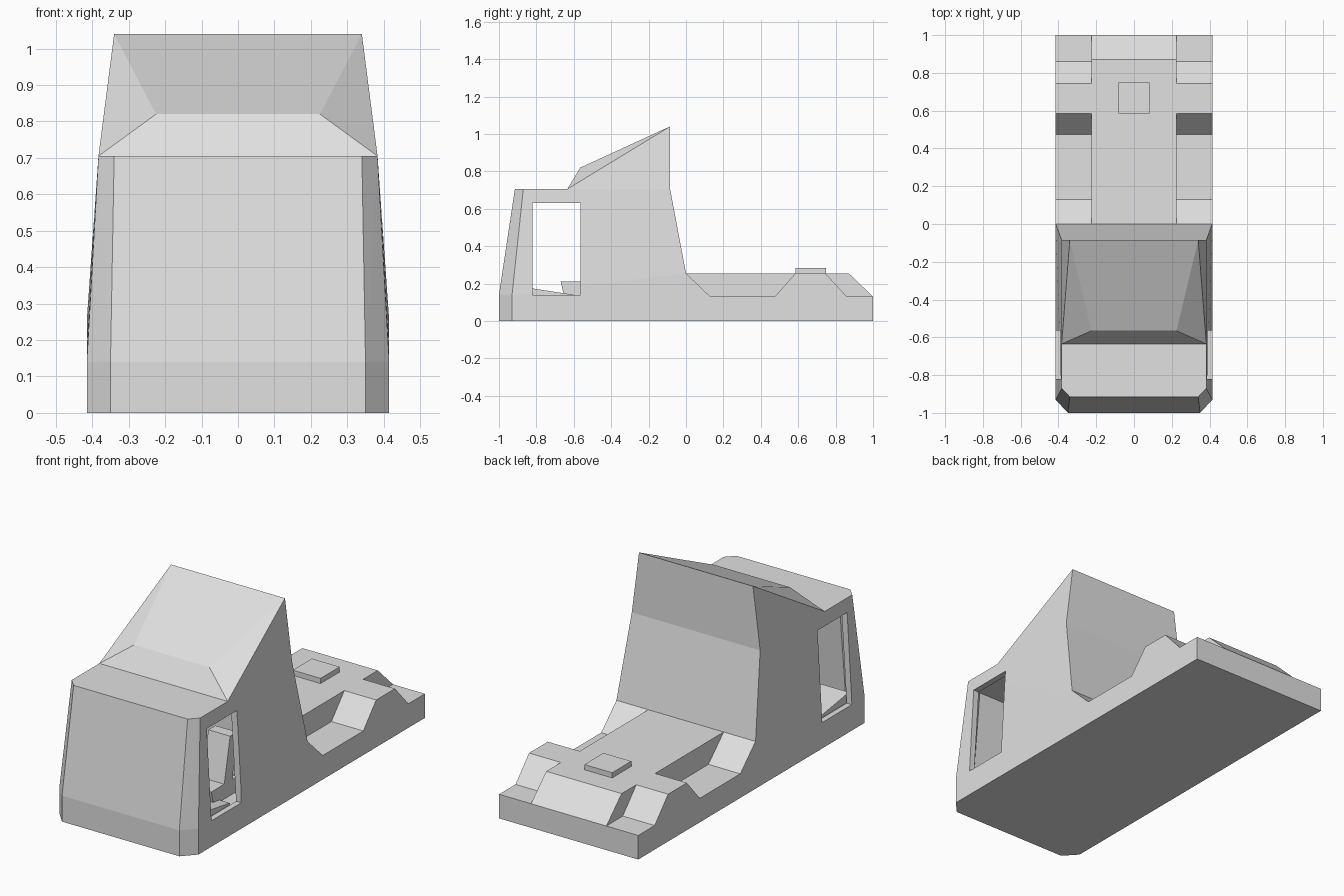
import bpy, bmesh, math

cube = bpy.data.objects.get("Cube")
if cube:
    bpy.data.objects.remove(cube, do_unlink=True)

# Single body colour
grey = bpy.data.materials.new("light_grey")
grey.use_nodes = True
colour = (0.75, 0.75, 0.75, 1)
grey.diffuse_color = colour
for node in grey.node_tree.nodes:
    if node.type == 'BSDF_PRINCIPLED':
        node.inputs["Base Color"].default_value = colour


def finish(name, bm):
    bmesh.ops.recalc_face_normals(bm, faces=bm.faces[:])
    mesh = bpy.data.meshes.new(name)
    bm.to_mesh(mesh)
    bm.free()
    mesh.materials.append(grey)
    obj = bpy.data.objects.new(name, mesh)
    bpy.context.collection.objects.link(obj)
    return obj


def mirrored_hull(name, half):
    """Convex solid from points on the +x side, mirrored to -x."""
    bm = bmesh.new()
    for x, y, z in half:
        for s in (1, -1):
            bm.verts.new((s * x, y, z))
    bmesh.ops.convex_hull(bm, input=bm.verts[:])
    bmesh.ops.dissolve_limit(bm, angle_limit=math.radians(0.5),
                             verts=bm.verts[:], edges=bm.edges[:])
    return finish(name, bm)


def extrude_x(name, profile, x0, x1):
    """Side profile of (y, z) points extruded from x0 to x1."""
    bm = bmesh.new()
    face = bm.faces.new([bm.verts.new((x0, y, z)) for y, z in profile])
    out = bmesh.ops.extrude_face_region(bm, geom=[face])
    for v in out["geom"]:
        if isinstance(v, bmesh.types.BMVert):
            v.co.x = x1
    return finish(name, bm)


def combine(target, tool, operation):
    """Apply a boolean to the target and discard the tool."""
    mod = target.modifiers.new("cut", 'BOOLEAN')
    mod.operation = operation
    mod.solver = 'EXACT'
    mod.object = tool
    graph = bpy.context.evaluated_depsgraph_get()
    mesh = bpy.data.meshes.new_from_object(target.evaluated_get(graph))
    target.modifiers.clear()
    target.data = mesh
    bpy.data.objects.remove(tool, do_unlink=True)


def box(y0, y1, z0, z1):
    return [(y0, z0), (y1, z0), (y1, z1), (y0, z1)]


W = 0.415      # half width at the base
DECK = 0.255   # chassis deck height
LOW = 0.13     # height of the wheel recesses
ROOF = 0.705

# Cab with chamfered front corners and tapering sides
body = mirrored_hull("cab_and_chassis", [
    (0.35, -1, 0), (W, -0.93, 0), (W, 0, 0),
    (0.35, -1, 0.14), (W, -0.93, 0.14), (W, 0, DECK),
    (0.347, -0.97, 0.23), (0.41, -0.907, 0.23),
    (0.34, -0.915, ROOF), (0.383, -0.87, ROOF), (0.383, -0.085, ROOF)])

# Roof wind deflector
deflector = mirrored_hull("wind_deflector", [
    (0.383, -0.635, ROOF), (0.383, -0.085, ROOF),
    (0.225, -0.565, 0.82), (0.34, -0.085, 1.04)])

# Chassis with a sloping tail and wheel recesses on both sides
chassis = extrude_x("chassis", [(0, 0), (1, 0), (1, LOW), (0.87, DECK), (0, DECK)], -W, W)
recesses = [
    [(0, DECK), (0.13, LOW), (0.475, LOW), (0.585, DECK), (0.585, 0.4), (0, 0.4)],
    [(0.745, DECK), (0.86, LOW), (1.1, LOW), (1.1, 0.4), (0.745, 0.4)]]
for side in (-1, 1):
    for profile in recesses:
        combine(chassis, extrude_x("recess", profile, side * 0.225, side * 0.5), 'DIFFERENCE')

combine(body, chassis, 'UNION')
combine(body, deflector, 'UNION')

# Hollow cabin and side windows
cabin = mirrored_hull("cabin_space", [
    (0.3, -0.93, LOW), (0.385, -0.87, LOW), (0.385, -0.3, LOW),
    (0.3, -0.875, 0.67), (0.352, -0.83, 0.67), (0.352, -0.3, 0.67)])
combine(body, cabin, 'DIFFERENCE')
window = extrude_x("window_cutter", box(-0.82, -0.565, 0.14, 0.63), -0.5, 0.5)
combine(body, window, 'DIFFERENCE')

# Merge coplanar faces left by the joins
bm = bmesh.new()
bm.from_mesh(body.data)
bmesh.ops.remove_doubles(bm, verts=bm.verts[:], dist=0.0005)
bmesh.ops.dissolve_limit(bm, angle_limit=math.radians(0.5),
                         verts=bm.verts[:], edges=bm.edges[:])
bm.to_mesh(body.data)
bm.free()
body.data.materials.clear()
body.data.materials.append(grey)

# Coupling plate on the deck
extrude_x("coupling_plate", box(0.585, 0.748, 0.25, 0.283), -0.083, 0.083)

# Cabin floor rising towards the front
extrude_x("cabin_floor", [(-0.86, 0.125), (-0.6, 0.125), (-0.6, 0.14), (-0.86, 0.18)], -0.37, 0.37)

# Seats
for label, side in (("left", 1), ("right", -1)):
    extrude_x(label + "_seat_cushion",
              [(-0.67, 0.21), (-0.45, 0.21), (-0.45, 0.125), (-0.65, 0.125)],
              side * 0.15, side * 0.31)
    extrude_x(label + "_seat_back",
              [(-0.56, 0.21), (-0.51, 0.45), (-0.45, 0.45), (-0.49, 0.21)],
              side * 0.18, side * 0.31)
